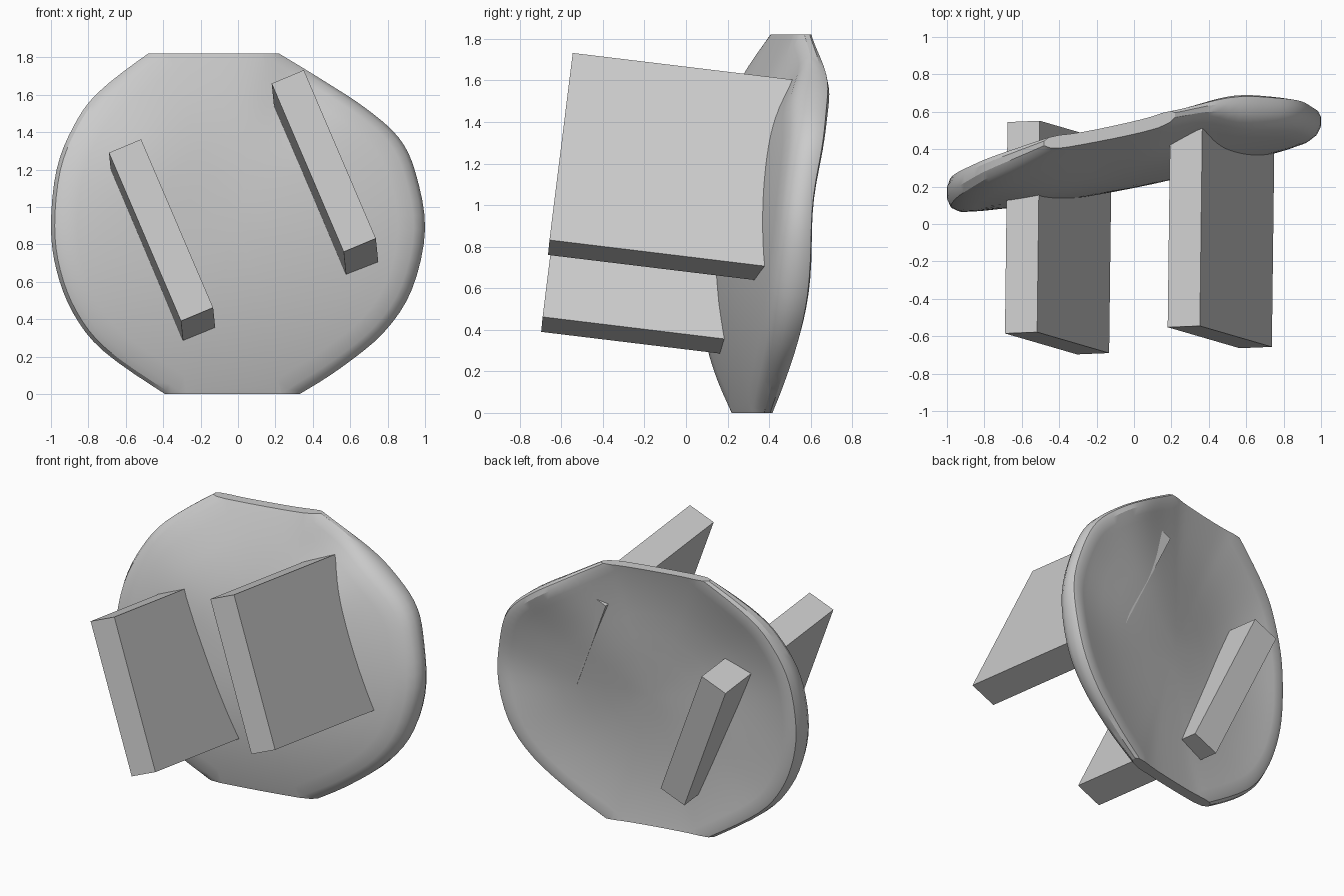
import bpy
import bmesh
from math import exp
from mathutils import Vector

cube = bpy.data.objects.get("Cube")
if cube:
    bpy.data.objects.remove(cube, do_unlink=True)

# Single plain grey material
grey = bpy.data.materials.new("plain_grey")
grey.use_nodes = True
grey.diffuse_color = (0.6, 0.6, 0.6, 1)
grey.node_tree.nodes["Principled BSDF"].inputs["Base Color"].default_value = (0.6, 0.6, 0.6, 1)


def finish(bm, name):
    bmesh.ops.recalc_face_normals(bm, faces=bm.faces)
    mesh = bpy.data.meshes.new(name)
    bm.to_mesh(mesh)
    bm.free()
    mesh.materials.append(grey)
    obj = bpy.data.objects.new(name, mesh)
    bpy.context.collection.objects.link(obj)
    return obj


def smooth_loop(points, steps=4):
    """Catmull-Rom samples around a closed loop of points."""
    p = [Vector(q) for q in points]
    out = []
    for k in range(len(p)):
        a, b, c, d = (p[(k + i) % len(p)] for i in (-1, 0, 1, 2))
        for i in range(steps):
            t = i / steps
            out.append(0.5 * (2 * b + (c - a) * t + (2 * a - 5 * b + 4 * c - d) * t ** 2
                              + (3 * b - a - 3 * c + d) * t ** 3))
    return out


# Dish outline in x and z; it overshoots the flat top and bottom, cut later
outline = smooth_loop([
    (-0.39, 0), (-0.72, 0.23), (-0.88, 0.43), (-0.97, 0.66), (-1, 0.9),
    (-0.97, 1.2), (-0.88, 1.43), (-0.75, 1.61), (-0.48, 1.82), (-0.3, 1.92), (0.05, 1.92),
    (0.22, 1.82), (0.45, 1.68), (0.68, 1.53), (0.86, 1.37), (0.95, 1.18),
    (1, 0.88), (0.93, 0.56), (0.78, 0.33), (0.55, 0.14), (0.33, 0), (0.15, -0.1), (-0.2, -0.1)])
top, bottom = 1.82, 0
centre = Vector((0, 0.9))


def bump(x, z, bx, bz, size):
    return exp(-((x - bx) ** 2 + (z - bz) ** 2) / size ** 2)


def lean(x, z):
    return 0.2 * x + 0.11 * (z - 0.9)


def front_y(x, z):
    y = 0.208 + 0.06 * x * x + 0.17 * ((z - 0.9) / 0.92) ** 2
    dents = 0.05 * bump(x, z, 0.35, 1.65, 0.2) - 0.04 * bump(x, z, -0.5, 1.35, 0.35)
    return lean(x, z) + y + dents


def back_y(x, z, rho):
    y = 0.382 + 0.088 * rho ** 3 - 0.045 * bump(x, z, 1, 1, 0.3)
    y += 0.045 * bump(x, z, 0.3, 1.25, 0.4) - 0.035 * bump(x, z, -0.6, 1.2, 0.4)
    return lean(x, z) + y + 0.035 * bump(x, z, 0.55, 1.6, 0.25)


# Rings from the front centre, around the rounded rim, to the back centre:
# radius factor and blend from the front surface to the back surface
rings = [(r / 7, 0) for r in range(1, 7)]
rings += [(0.94, 0.02), (0.98, 0.13), (1, 0.35), (1, 0.65), (0.985, 0.87), (0.95, 0.98)]
rings += [(0.9, 1)] + [(r / 7, 1) for r in range(6, 0, -1)]

bm = bmesh.new()


def dish_vert(p, rho, blend):
    x, z = p
    f, b = front_y(x, z), back_y(x, z, rho)
    return bm.verts.new((x, f + (b - f) * blend, z))


loops = []
for rho, blend in rings:
    loops.append([dish_vert(centre + (p - centre) * rho, rho, blend) for p in outline])
count = len(outline)
for a, b in zip(loops, loops[1:]):
    for i in range(count):
        j = (i + 1) % count
        bm.faces.new((a[i], a[j], b[j], b[i]))
for loop, blend in ((loops[0], 0), (loops[-1], 1)):
    hub = dish_vert(centre, 0, blend)
    for i in range(count):
        bm.faces.new((hub, loop[i], loop[(i + 1) % count]))

# Slice the top and bottom flat and close the cuts
for level, direction in ((top, 1), (bottom, -1)):
    bmesh.ops.bisect_plane(bm, geom=bm.verts[:] + bm.edges[:] + bm.faces[:],
                           plane_co=(0, 0, level), plane_no=(0, 0, direction), clear_outer=True)
    bmesh.ops.holes_fill(bm, edges=[e for e in bm.edges if e.is_boundary], sides=0)
dish = finish(bm, "curved_dish")
bpy.ops.object.select_all(action='DESELECT')
dish.select_set(True)
bpy.context.view_layer.objects.active = dish
bpy.ops.object.shade_smooth_by_angle(angle=0.5)

# Two equal slanted boards passing through the dish
across = Vector((0.172, 0.007, 0.072))
depth = Vector((0.014, 1.13, -0.137))
down = Vector((0.385, -0.112, -0.9))


def board(name, corner):
    b = bmesh.new()
    bmesh.ops.create_cube(b, size=1)
    for v in b.verts:
        s = v.co + Vector((0.5, 0.5, 0.5))
        v.co = Vector(corner) + across * s.x + depth * s.y + down * s.z
    return finish(b, name)


board("right_board", (-0.69, -0.585, 1.29))
board("left_board", (0.18, -0.552, 1.66))
